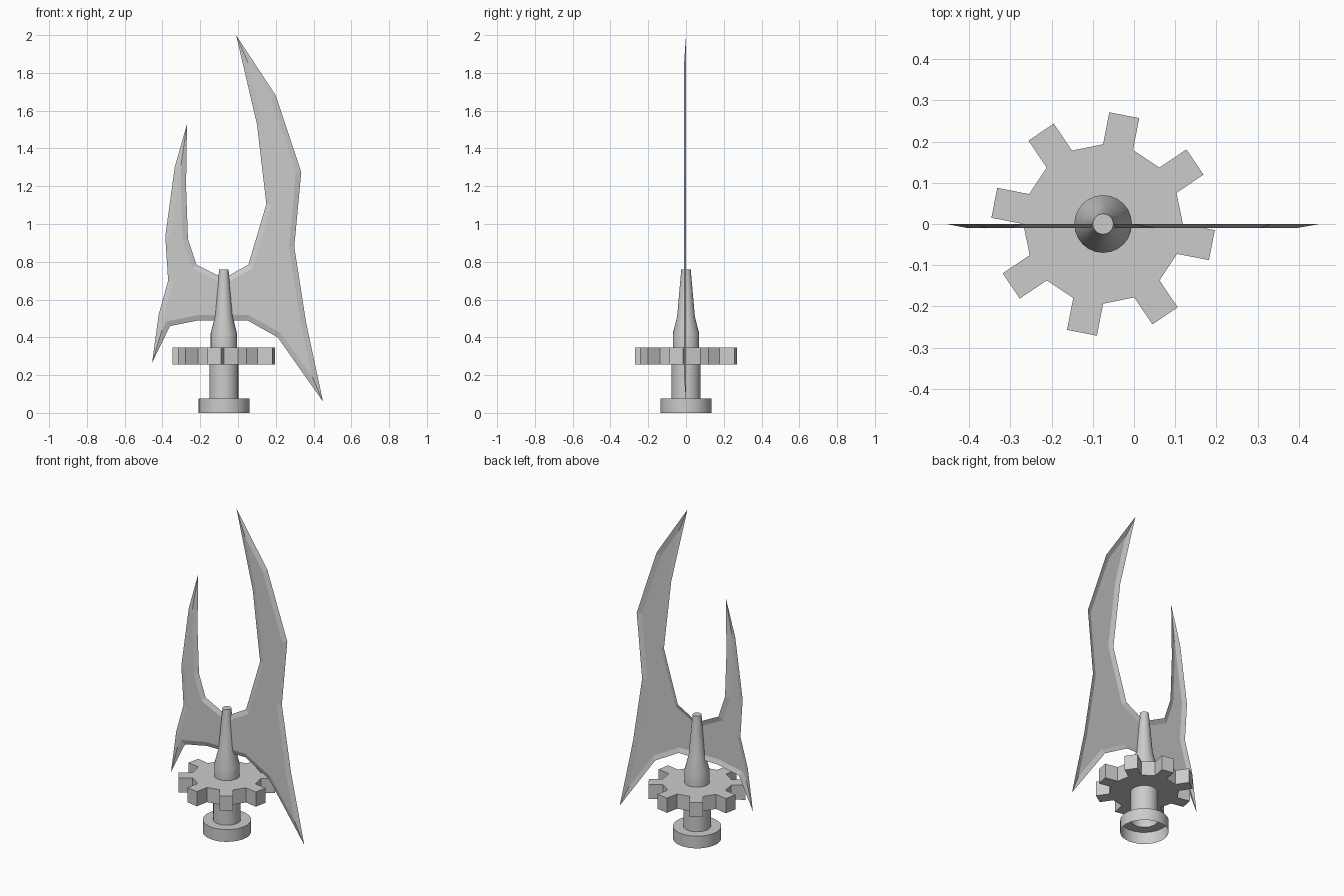
import bpy, math
from mathutils import Vector

if "Cube" in bpy.data.objects:
    bpy.data.objects.remove(bpy.data.objects["Cube"])

CX = -0.075  # axis of the hilt


def make(name, verts, faces):
    me = bpy.data.meshes.new(name)
    me.from_pydata([tuple(v) for v in verts], [], faces)
    me.update()
    ob = bpy.data.objects.new(name, me)
    bpy.context.collection.objects.link(ob)
    return ob


def inset(pts, d):
    """Mitred inward offset of a clockwise outline."""
    out = []
    for i, p in enumerate(pts):
        a = (p - pts[i - 1]).normalized()
        b = (pts[(i + 1) % len(pts)] - p).normalized()
        na, nb = Vector((a.y, -a.x)), Vector((b.y, -b.x))
        out.append(p + (na + nb) * (d / (1 + na.dot(nb))))
    return out


def lathe(name, profile, n=24, cap=False):
    verts = [(CX + r * math.cos(2 * math.pi * k / n), r * math.sin(2 * math.pi * k / n), z)
             for r, z in profile for k in range(n)]
    faces = [(j * n + k, j * n + (k + 1) % n, (j + 1) * n + (k + 1) % n, (j + 1) * n + k)
             for j in range(len(profile) - 1) for k in range(n)]
    if cap:
        faces.append(tuple(range((len(profile) - 1) * n, len(profile) * n)))
    ob = make(name, verts, faces)
    bpy.ops.object.select_all(action='DESELECT')
    ob.select_set(True)
    bpy.context.view_layer.objects.active = ob
    bpy.ops.object.shade_smooth_by_angle(angle=math.radians(30))
    return ob


# Thin blade: full outline at the back, bevelled to a smaller flat front, open behind
outline = [Vector(p) for p in [
    (-0.01, 2.0), (0.20, 1.68), (0.335, 1.275), (0.298, 0.88), (0.36, 0.48), (0.45, 0.06),
    (0.21, 0.40), (0.05, 0.49), (-0.21, 0.49), (-0.36, 0.46), (-0.455, 0.265),
    (-0.42, 0.52), (-0.37, 0.70), (-0.385, 0.935), (-0.335, 1.30), (-0.27, 1.53),
    (-0.275, 1.20), (-0.265, 0.92), (-0.22, 0.785), (-0.075, 0.712), (0.055, 0.785),
    (0.15, 1.105), (0.10, 1.53)]]
n = len(outline)
verts = [(p.x, 0, p.y) for p in outline] + [(p.x, -0.01, p.y) for p in inset(outline, 0.028)]
faces = [(i, n + i, n + (i + 1) % n, (i + 1) % n) for i in range(n)]
faces.append(tuple(range(2 * n - 1, n - 1, -1)))
make("blade", verts, faces)

# Gear-shaped guard with eight teeth
ring = []
for k in range(8):
    a = math.radians(34 + 45 * k)
    u, v = Vector((math.cos(a), math.sin(a))), Vector((-math.sin(a), math.cos(a)))
    ring += [u * r + v * s + Vector((CX, 0))
             for r, s in ((0.19, -0.037), (0.269, -0.037), (0.269, 0.037), (0.19, 0.037))]
m = len(ring)
verts = [(p.x, p.y, z) for z in (0.255, 0.345) for p in ring]
faces = [(i, (i + 1) % m, m + (i + 1) % m, m + i) for i in range(m)]
faces += [tuple(range(m - 1, -1, -1)), tuple(range(m, 2 * m))]
make("gear_guard", verts, faces)

# Hollow pommel and grip, open underneath
lathe("pommel_grip", [(0.135, 0), (0.135, 0.075), (0.077, 0.075), (0.077, 0.255)])

# Tapered spike above the guard
lathe("spike", [(0.07, 0.345), (0.07, 0.42), (0.047, 0.51), (0.025, 0.76)], cap=True)
